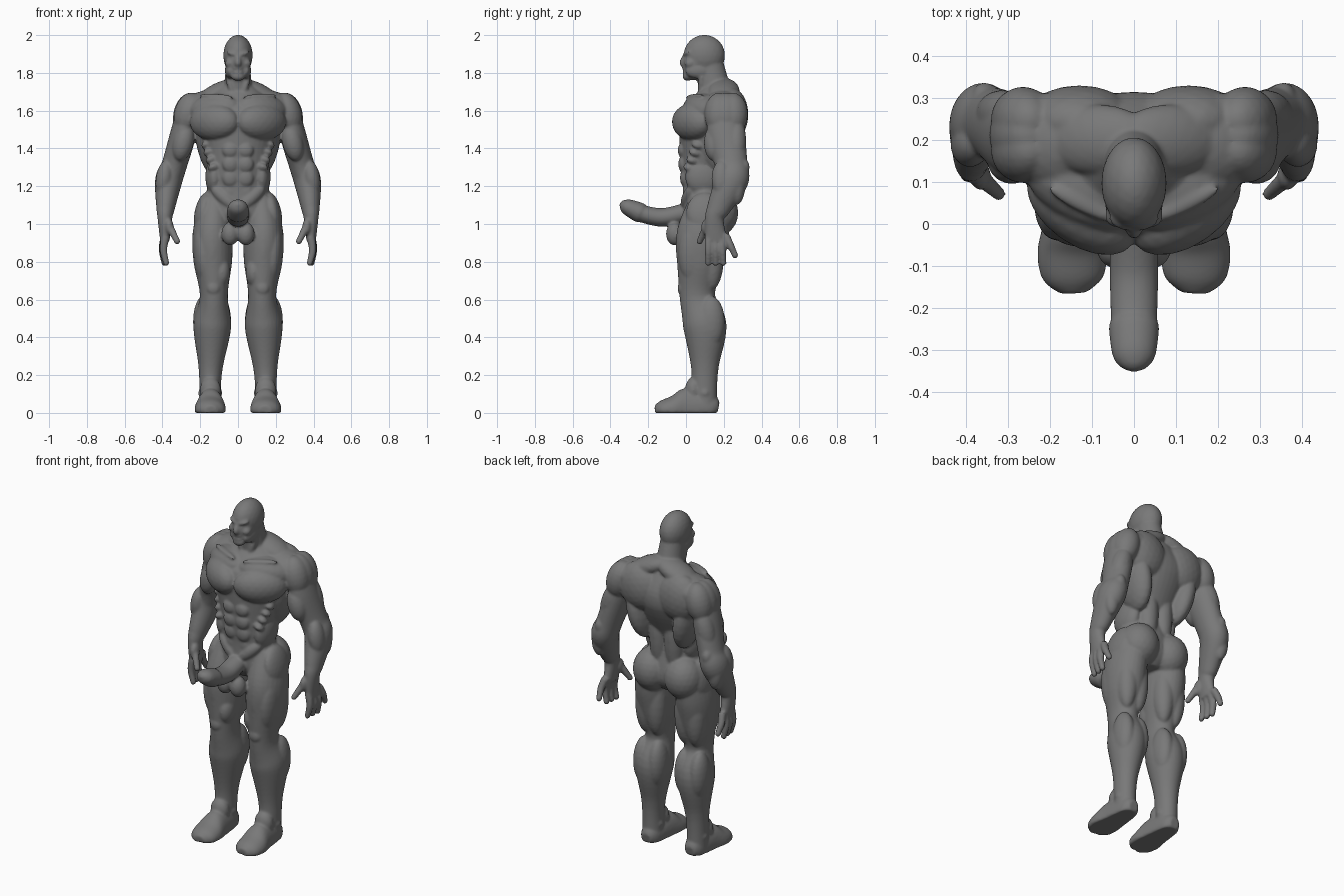
import bpy, bmesh
from math import radians, cos, sin, pi
from mathutils import Vector, Matrix, Euler

bm = bmesh.new()


def ball(x, y, z, rx, ry, rz, tilt=0, turn=0):
    """Ellipsoid muscle mass."""
    rot = Euler((0, radians(tilt), radians(turn))).to_matrix().to_4x4()
    m = Matrix.Translation((x, y, z)) @ rot @ Matrix.Diagonal((rx, ry, rz, 1))
    bmesh.ops.create_icosphere(bm, subdivisions=3, radius=1, matrix=m)


def catmull(a, b, c, d, t):
    return 0.5 * (2 * b + (c - a) * t + (2 * a - 5 * b + 4 * c - d) * t * t
                  + (3 * b - a - 3 * c + d) * t ** 3)


def loft(*pts, n=28, steps=6):
    """Smooth closed tube through (x, y, z, side radius, depth radius)."""
    p = [Vector(q) for q in pts]
    p = [p[0]] + p + [p[-1]]
    samples = [catmull(*p[i:i + 4], k / steps) for i in range(len(p) - 3) for k in range(steps)]
    samples.append(p[-1])
    rings = []
    for i, s in enumerate(samples):
        a, b = samples[max(i - 1, 0)], samples[min(i + 1, len(samples) - 1)]
        t = (Vector(b[:3]) - Vector(a[:3])).normalized()
        side = Vector((1, 0, 0))
        side = (side - t * side.dot(t)).normalized()
        nrm = t.cross(side)
        rings.append([bm.verts.new(Vector(s[:3]) + side * cos(2 * pi * k / n) * s[3]
                                   + nrm * sin(2 * pi * k / n) * s[4]) for k in range(n)])
    faces = [bm.faces.new((r[k], r[(k + 1) % n], q[(k + 1) % n], q[k]))
             for r, q in zip(rings, rings[1:]) for k in range(n)]
    faces += [bm.faces.new(rings[0][::-1]), bm.faces.new(rings[-1])]
    bmesh.ops.recalc_face_normals(bm, faces=faces)


def finger(base, tip, bend):
    a, b = Vector(base), Vector(tip)
    mid = (a + b) / 2 + Vector((bend, 0, 0))
    loft((*a, .022, .022), (*mid, .02, .02), (*b, .016, .016), n=14)
    ball(*b, .017, .017, .018)


# ---- one side, mirrored afterwards ----
# arm and hand
loft((.26, .2, 1.65, .05, .07), (.29, .21, 1.48, .068, .1), (.338, .24, 1.31, .067, .087),
     (.367, .24, 1.23, .072, .09), (.383, .175, 1.09, .05, .064), (.387, .15, 1.03, .039, .05),
     (.387, .16, .91, .025, .06))
for i in range(3):
    finger((.385, .12 + .033 * i, .93), (.38 + .005 * i, .118 + .04 * i, .795), .012)
finger((.387, .21, .94), (.395, .26, .835), .008)
finger((.375, .12, 1.01), (.322, .072, .908), 0)
# shoulder, three heads
for i in (-1, 0, 1):
    ball(.268 - .004 * i * i, .212 + .035 * i, 1.583, .074, .08, .115, -14)
# upper arm, elbow, forearm, thumb pad
ball(.29, .15, 1.43, .055, .055, .1, -14)
ball(.313, .262, 1.44, .055, .057, .13, -16)
ball(.355, .305, 1.3, .03, .032, .045)
ball(.39, .19, 1.24, .045, .055, .1, -8)
ball(.385, .268, 1.2, .045, .045, .1)
ball(.365, .115, .985, .024, .035, .045)

# leg
loft((.12, .13, 1.12, .08, .11), (.135, .09, .95, .105, .138), (.133, .075, .8, .102, .124),
     (.128, .06, .62, .074, .094), (.136, .1, .46, .1, .115), (.144, .1, .26, .067, .076),
     (.147, .098, .16, .058, .068), (.147, .1, .04, .057, .064))
# foot and instep
loft((.145, .172, .025, .03, .03), (.145, .13, .03, .055, .075), (.145, 0, .025, .072, .105),
     (.147, -.07, .02, .083, .07), (.145, -.13, .015, .072, .05), (.143, -.164, .012, .032, .027))
ball(.146, .04, .12, .056, .045, .07)
# thigh, kneecap
ball(.183, .045, .84, .053, .085, .17, 4)
ball(.135, .012, .88, .06, .066, .18)
ball(.085, .02, .745, .045, .06, .08)
ball(.13, -.018, .66, .038, .027, .04)
# hamstrings, calf heads, ankle bones
for s in (-1, 1):
    ball(.13 + .036 * s, .138, .84, .06, .064, .19)
    ball(.137 + .048 * s, .132, .48, .053, .074, .14)
    ball(.147 + .048 * s, .1, .105, .015, .025, .025)

# chest, upper chest, collar bone, neck cord
ball(.125, .035, 1.54, .148, .085, .1, 0, 35)
ball(.12, .1, 1.605, .16, .1, .085, 5, 30)
ball(.115, .045, 1.675, .1, .02, .014, -3, 25)
ball(.036, .085, 1.72, .018, .022, .08, 18)
# trapezius, shoulder bridge
ball(.085, .2, 1.7, .14, .085, .055, 22)
ball(.185, .2, 1.625, .13, .115, .078, 15)
# side of back, shoulder blade, spine muscle
ball(.155, .19, 1.44, .068, .12, .19, 10)
ball(.13, .245, 1.58, .135, .085, .14, 12)
ball(.05, .17, 1.3, .06, .065, .24)
# buttock, hip, waist, groin
ball(.103, .165, 1.06, .11, .112, .125)
ball(.185, .1, 1.06, .045, .1, .11, -12)
ball(.125, .09, 1.25, .048, .095, .1)
ball(.075, .01, 1.14, .09, .032, .035, -40, 20)
# abdomen blocks and ribs
for i in range(4):
    ball(.04, -.018 + .003 * i * i, 1.39 - .073 * i, .043, .026, .041 + .004 * i)
    ball(.122 + .012 * i, .027 + .015 * i, 1.3 + .04 * i, .034, .045, .024, 25, 35)
# brow, cheek, jaw
ball(.03, .004, 1.902, .034, .017, .012, -15, 25)
ball(.045, .022, 1.85, .024, .03, .025)
ball(.043, .065, 1.812, .027, .07, .042)
# scrotum
ball(.042, -.06, .948, .046, .046, .062)

# mirror to the other side
copy = bmesh.ops.duplicate(bm, geom=bm.verts[:] + bm.edges[:] + bm.faces[:])["geom"]
for v in copy:
    if isinstance(v, bmesh.types.BMVert):
        v.co.x *= -1
bmesh.ops.reverse_faces(bm, faces=[f for f in copy if isinstance(f, bmesh.types.BMFace)])

# ---- central parts ----
# torso
loft((0, .11, .96, .06, .07), (0, .11, 1.04, .185, .125), (0, .095, 1.2, .16, .112),
     (0, .09, 1.3, .16, .118), (0, .13, 1.5, .21, .17), (0, .155, 1.6, .22, .16),
     (0, .17, 1.73, .09, .075), n=40)
# neck
loft((0, .17, 1.62, .09, .1), (0, .15, 1.72, .075, .085), (0, .125, 1.84, .064, .075))
# skull, face, jaw, chin
ball(0, .097, 1.893, .078, .11, .109)
ball(0, .057, 1.855, .067, .075, .085)
ball(0, .04, 1.81, .05, .053, .05)
ball(0, .008, 1.782, .037, .027, .025)
# nose and lips
loft((0, .004, 1.9, .012, .014), (0, -.017, 1.853, .018, .019), (0, 0, 1.838, .014, .012), n=14)
for z in (1.823, 1.804):
    ball(0, -.001, z, .028, .02, .0085)
# penis: shaft and head; scrotum join
loft((0, .03, 1.07, .056, .051), (0, -.12, 1.035, .058, .049), (0, -.24, 1.056, .055, .046))
loft((0, -.236, 1.056, .052, .045), (0, -.245, 1.06, .06, .053), (0, -.31, 1.09, .052, .043),
     (0, -.337, 1.103, .034, .027), (0, -.35, 1.108, .01, .008))
ball(0, -.05, .965, .05, .045, .055)

# flat soles
for v in bm.verts:
    v.co.z = max(v.co.z, 0)

# fuse all masses into one sculpted skin
mesh = bpy.data.meshes.new("figure_body")
bm.to_mesh(mesh)
bm.free()
grey = bpy.data.materials.new("dark_grey")
grey.diffuse_color = (.19, .19, .19, 1)
mesh.materials.append(grey)
body = bpy.data.objects.new("figure_body", mesh)
bpy.context.collection.objects.link(body)
skin = body.modifiers.new("fuse", "REMESH")
skin.mode = "VOXEL"
skin.voxel_size = .0065
skin.use_smooth_shade = True
soft = body.modifiers.new("soften", "SMOOTH")
soft.factor = .5
soft.iterations = 8
